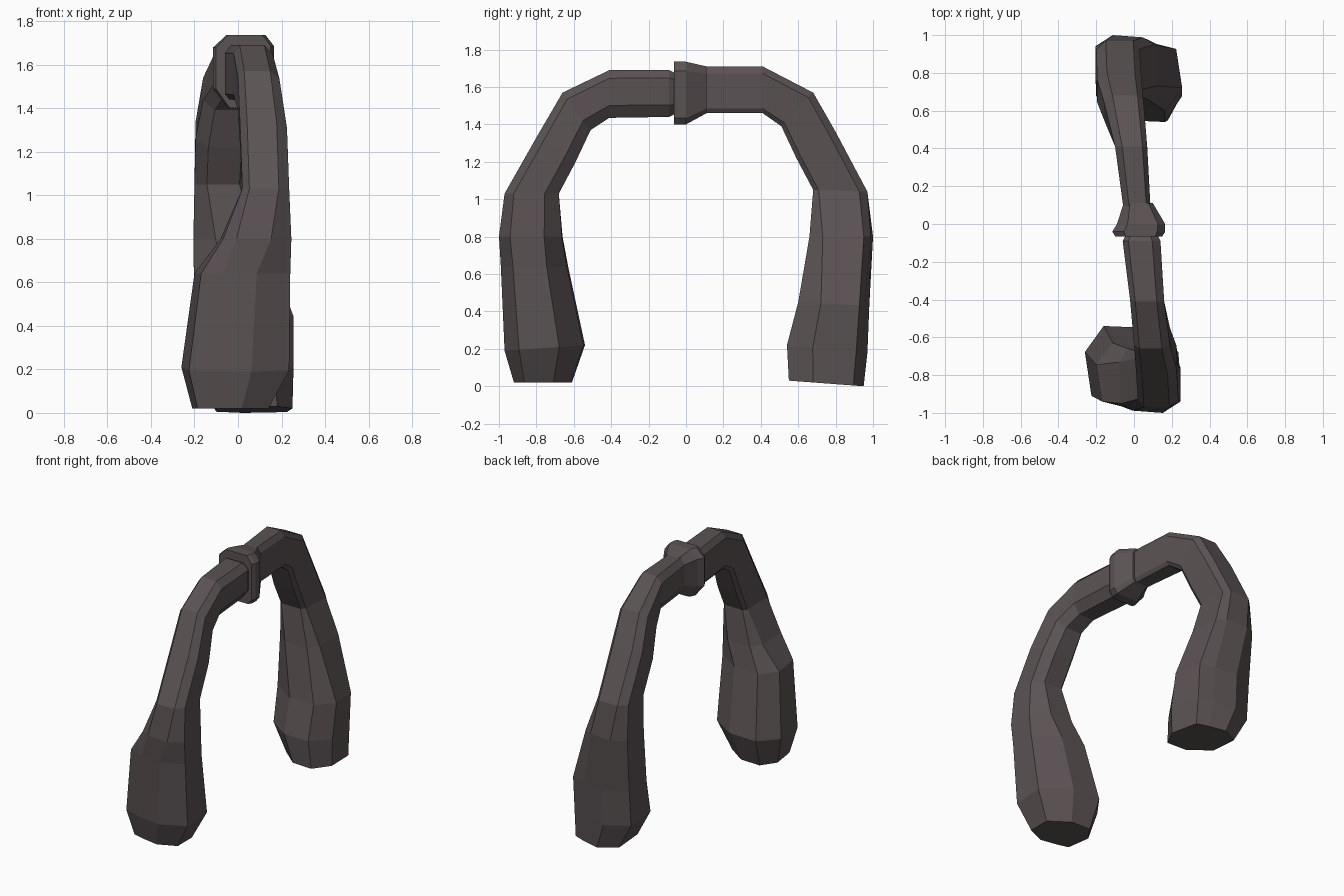
import bpy, bmesh

mat = bpy.data.materials.new("dark_umber")
mat.diffuse_color = (0.105, 0.085, 0.088, 1)

# eight-sided cross-sections: (across x, outer-to-inner), both 0..1
TUBE = [(.15, 0), (.78, 0), (1, .17), (1, .74), (.75, 1), (.1, 1), (0, .9), (0, .15)]
BULB = [(.3, .07), (.65, 0), (1, .18), (1, .68), (.62, .98), (.2, 1), (0, .68), (.07, .14)]


def loft(name, stations, turn):
    """Skin rings along stations of
    (outer d, outer z, inner d, inner z, x low, x high, bulb blend).
    d is the distance from the middle; turn=1 is the front, -1 the back."""
    bm = bmesh.new()
    rings = []
    for do, zo, di, zi, x0, x1, k in stations:
        ring = []
        for (ta, ua), (tb, ub) in zip(TUBE, BULB):
            t, u = ta + (tb - ta) * k, ua + (ub - ua) * k
            ring.append(bm.verts.new((turn * (x0 + (x1 - x0) * t),
                                      -turn * (do + (di - do) * u),
                                      zo + (zi - zo) * u)))
        rings.append(ring)
    for a, b in zip(rings, rings[1:]):
        for i in range(8):
            j = (i + 1) % 8
            bm.faces.new((a[i], a[j], b[j], b[i]))
    bm.faces.new(rings[0])
    bm.faces.new(rings[-1])
    bmesh.ops.recalc_face_normals(bm, faces=bm.faces)
    me = bpy.data.meshes.new(name)
    bm.to_mesh(me)
    bm.free()
    me.materials.append(mat)
    ob = bpy.data.objects.new(name, me)
    bpy.context.collection.objects.link(ob)
    return ob


# front arm, sweeping down to a swollen end
loft("front_arm", [
    (.05, 1.67, .05, 1.46, -.04, .12, 0),
    (.09, 1.69, .09, 1.44, -.06, .14, 0),
    (.41, 1.69, .41, 1.435, -.02, .16, 0),
    (.66, 1.57, .51, 1.37, 0, .19, 0),
    (.80, 1.33, .59, 1.20, .01, .225, 0),
    (.97, 1.03, .68, 1.03, .02, .235, 0),
    (1.0, .80, .66, .80, -.08, .245, .5),
    (.99, .64, .63, .64, -.2, .24, 1),
    (.97, .19, .54, .22, -.26, .235, 1),
    (.92, .02, .61, .02, -.21, .14, 1),
], 1)

# back arm, turned half way round
loft("back_arm", [
    (.04, 1.71, .04, 1.46, -.09, .05, 0),
    (.41, 1.71, .41, 1.46, -.07, .1, 0),
    (.68, 1.57, .51, 1.39, -.05, .16, 0),
    (.80, 1.36, .59, 1.22, -.04, .195, 0),
    (.97, 1.04, .68, 1.05, -.03, .2, 0),
    (1.0, .80, .66, .80, -.12, .205, .5),
    (.98, .43, .6, .45, -.255, .2, 1),
    (.97, .18, .54, .22, -.255, .2, 1),
    (.95, 0, .55, .03, -.25, .1, 1),
], -1)

# flared collar at the crown
loft("collar", [
    (-.065, 1.735, -.065, 1.40, -.15, .1, 0),
    (-.04, 1.735, -.04, 1.40, -.165, .115, 0),
    (0, 1.735, 0, 1.40, -.165, .09, 0),
    (.11, 1.71, .11, 1.46, -.1, .055, 0),
], -1)
